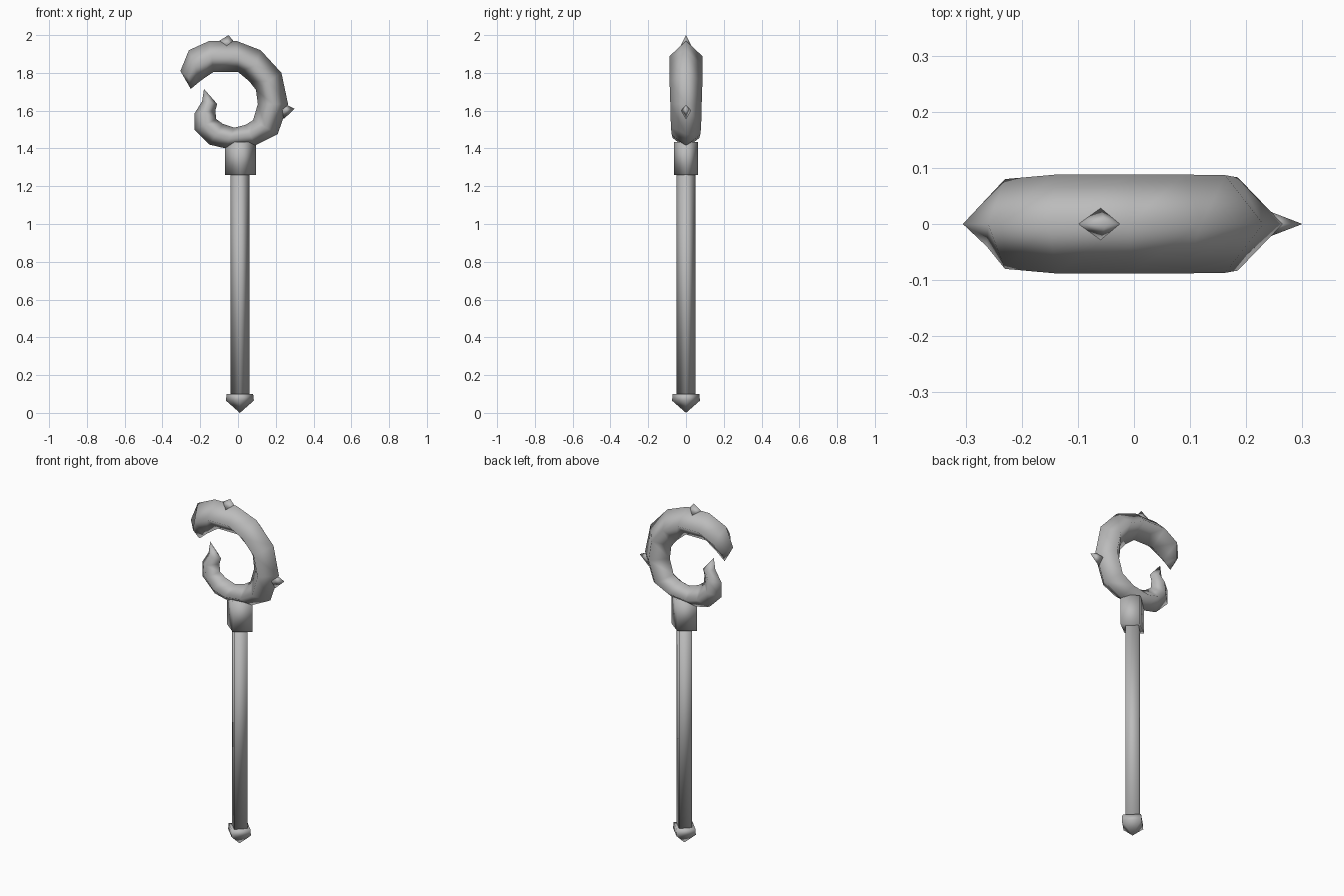
import bpy, bmesh, math
from mathutils import Vector

cube = bpy.data.objects.get("Cube")
if cube:
    bpy.data.objects.remove(cube)

grey = bpy.data.materials.new("plain_grey")
grey.use_nodes = True
COLOUR = (0.5, 0.5, 0.5, 1)
grey.diffuse_color = COLOUR
grey.node_tree.nodes["Principled BSDF"].inputs["Base Color"].default_value = COLOUR


def skin(name, rings):
    """Join four-cornered rings into a closed tube; a single point makes a tip."""
    bm = bmesh.new()
    loops = [[bm.verts.new(p) for p in ring] for ring in rings]
    for a, b in zip(loops, loops[1:]):
        for i in range(4):
            j = (i + 1) % 4
            if len(a) == 1:
                bm.faces.new((a[0], b[j], b[i]))
            elif len(b) == 1:
                bm.faces.new((a[i], a[j], b[0]))
            else:
                bm.faces.new((a[i], a[j], b[j], b[i]))
    for end in (loops[0], loops[-1]):
        if len(end) == 4:
            bm.faces.new(end)
    bmesh.ops.recalc_face_normals(bm, faces=bm.faces)
    for f in bm.faces:
        f.smooth = True
    mesh = bpy.data.meshes.new(name)
    bm.to_mesh(mesh)
    bm.free()
    mesh.materials.append(grey)
    obj = bpy.data.objects.new(name, mesh)
    bpy.context.collection.objects.link(obj)
    return obj


def diamond(z, rx, ry, x=0.01):
    return [(x + rx, 0, z), (x, ry, z), (x - rx, 0, z), (x, -ry, z)]


# Straight parts: pommel, shaft and collar
skin("pommel", [[(0.01, 0, 0)], diamond(0.065, 0.074, 0.074), diamond(0.1, 0.07, 0.07)])
skin("shaft", [diamond(0.09, 0.05, 0.05), diamond(1.27, 0.05, 0.05)])
skin("collar", [diamond(1.26, 0.082, 0.063, 0.012), diamond(1.435, 0.082, 0.063, 0.012)])

# Curled head: outer x, outer z, inner x, inner z, half depth
sections = [
    (-0.305, 1.81, -0.22, 1.74, 0.04),
    (-0.26, 1.92, -0.2, 1.757, 0.08),
    (-0.15, 1.97, -0.13, 1.805, 0.088),
    (-0.01, 1.97, 0, 1.805, 0.088),
    (0.12, 1.92, 0.06, 1.755, 0.088),
    (0.23, 1.8, 0.095, 1.71, 0.087),
    (0.265, 1.635, 0.105, 1.635, 0.083),
    (0.21, 1.475, 0.08, 1.55, 0.08),
    (0.09, 1.415, 0.04, 1.525, 0.075),
    (-0.065, 1.4, -0.02, 1.51, 0.07),
    (-0.15, 1.42, -0.08, 1.53, 0.065),
    (-0.23, 1.5, -0.115, 1.555, 0.055),
    (-0.23, 1.585, -0.12, 1.6, 0.045),
    (-0.19, 1.65, -0.11, 1.635, 0.03),
]
rings = [[(-0.25, 1.715)]]
rings = [[(-0.25, 0, 1.715)]]
for ox, oz, ix, iz, d in sections:
    cx, cz = (ox + ix) / 2, (oz + iz) / 2
    rings.append([(ox, 0, oz), (cx, d, cz), (ix, 0, iz), (cx, -d, cz)])
rings.append([(-0.18, 0, 1.715)])
skin("curled_head", rings)


def spike(name, base, tip, along, across):
    base, tip = Vector(base), Vector(tip)
    side = Vector((0, 1, 0))
    run = (tip - base).cross(side).normalized() * along
    side = side * across
    skin(name, [[base + run, base + side, base - run, base - side], [tip]])


# Small thorns on the rim of the head
spike("top_thorn", (-0.06, 0, 1.94), (-0.05, 0, 2.0), 0.07, 0.03)
spike("side_thorn", (0.235, 0, 1.6), (0.3, 0, 1.61), 0.045, 0.025)
